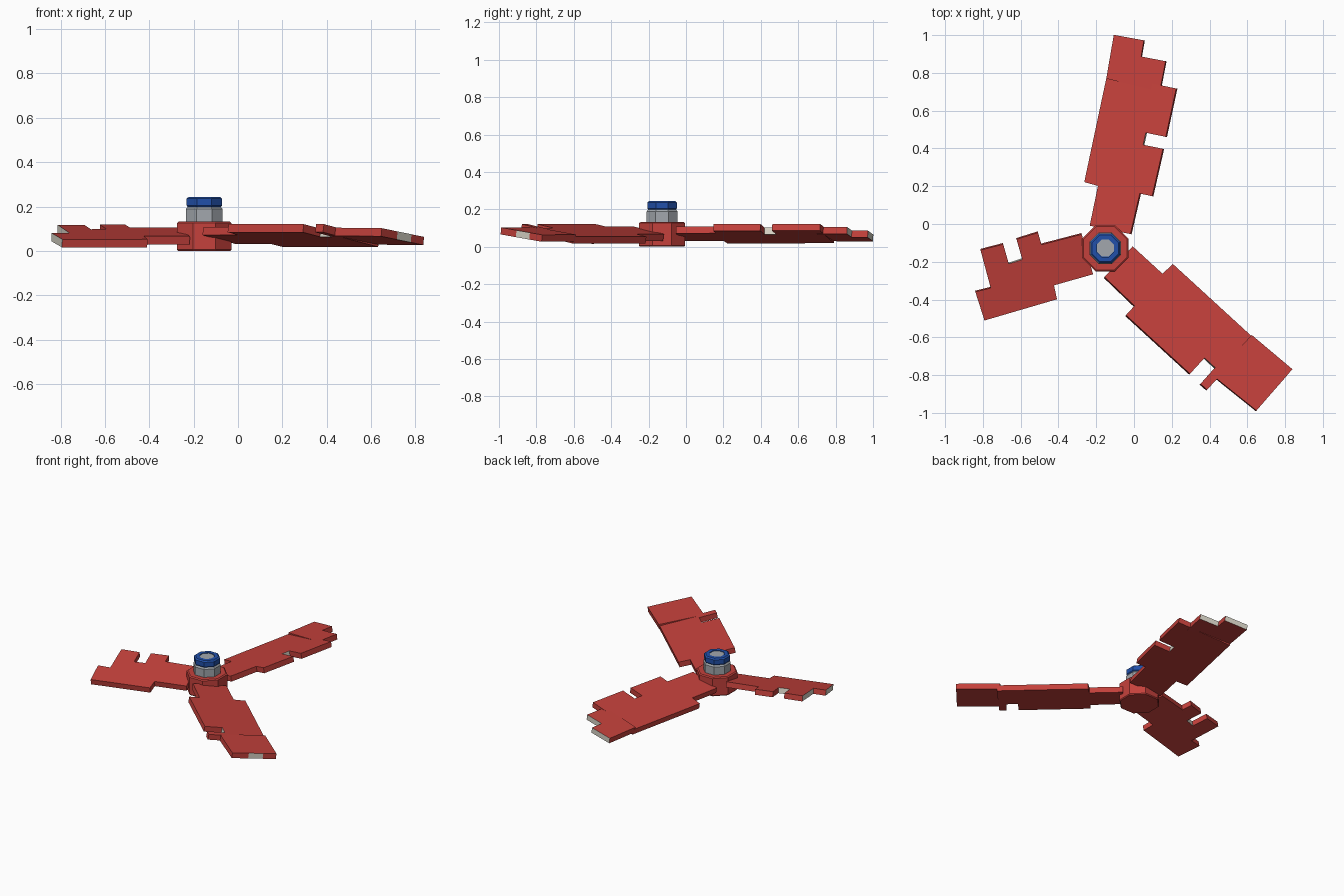
import bpy, bmesh
from math import radians, cos, sin, pi
from mathutils import Vector

cube = bpy.data.objects.get("Cube")
if cube:
    bpy.data.objects.remove(cube)

HUB = Vector((-0.152, -0.128, 0))
THICK = 0.037


def material(name, rgb):
    m = bpy.data.materials.new(name)
    m.use_nodes = True
    m.diffuse_color = (*rgb, 1)
    m.node_tree.nodes["Principled BSDF"].inputs["Base Color"].default_value = (*rgb, 1)
    return m


RED = material("red", (0.56, 0.053, 0.045))
PALE = material("pale broken edge", (0.7, 0.67, 0.58))
GREY = material("grey metal", (0.36, 0.39, 0.42))
BLUE = material("blue", (0.015, 0.08, 0.4))


def finish(bm, name, mats):
    bmesh.ops.recalc_face_normals(bm, faces=bm.faces)
    mesh = bpy.data.meshes.new(name)
    bm.to_mesh(mesh)
    bm.free()
    for m in mats:
        mesh.materials.append(m)
    obj = bpy.data.objects.new(name, mesh)
    bpy.context.collection.objects.link(obj)
    return obj


def octagon_stack(name, profile, mat):
    """Eight-sided solid from (half width across flats, height) pairs."""
    bm = bmesh.new()
    rings = []
    for half, z in profile:
        r = half / cos(pi / 8)
        rings.append([bm.verts.new(HUB + Vector((r * cos((i + .5) * pi / 4),
                                                 r * sin((i + .5) * pi / 4), z)))
                      for i in range(8)])
    for a, b in zip(rings, rings[1:]):
        for i in range(8):
            j = (i + 1) % 8
            bm.faces.new((a[i], a[j], b[j], b[i]))
    bm.faces.new(rings[0])
    bm.faces.new(rings[-1])
    return finish(bm, name, [mat])


def plate(name, angle, outline, height, slope, broken=()):
    """Pitched plate; outline is (along, across), broken lists the pale edges."""
    a = radians(angle)
    along = Vector((cos(a), sin(a), 0))
    across = Vector((sin(a), -cos(a), 0))
    up = (Vector((0, 0, 1)) - across * slope).normalized()
    bm = bmesh.new()
    top = [bm.verts.new(HUB + along * u + across * v + Vector((0, 0, height + slope * v)))
           for u, v in outline]
    low = [bm.verts.new(p.co - up * THICK) for p in top]
    bm.faces.new(top)
    bm.faces.new(low[::-1])
    n = len(top)
    for i in range(n):
        j = (i + 1) % n
        side = bm.faces.new((top[i], low[i], low[j], top[j]))
        side.material_index = 1 if i in broken else 0
    return finish(bm, name, [RED, PALE])


# Hub, collar, nut and shaft end
octagon_stack("hub", [(.118, 0), (.123, .006), (.123, .126), (.115, .132)], RED)
octagon_stack("collar", [(.083, .125), (.083, .188), (.074, .2)], GREY)
octagon_stack("nut", [(.072, .194), (.079, .204), (.079, .236), (.07, .244),
                      (.046, .244), (.046, .235)], BLUE)
octagon_stack("shaft_end", [(.045, .2), (.045, .24)], GREY)

# Every blade starts with the same narrow root and wide shoulder
ROOT = [(.32, -.18), (.315, -.105), (.1, -.105), (.1, .115), (.32, .12), (.32, .187)]
MAIN = dict(height=.087, slope=.18)
TIP = dict(height=.09, slope=.135)

# Back blade with one notch and a stepped tip
plate("back_blade", 78.3, ROOT + [
    (.577, .192), (.577, .085), (.642, .086), (.642, .194),
    (.904, .196), (.904, -.177)], broken=[7], **MAIN)
plate("back_blade_tip", 78.3, [
    (.88, -.177), (1.115, -.185), (1.119, -.023), (1.032, -.02),
    (1.034, .112), (.87, .114)], broken=[1, 3], **TIP)

# Front blade with one notch and a full tip, chipped in the middle of its end
plate("front_blade", -42.5, ROOT + [
    (.78, .187), (.78, .073), (.855, .073), (.857, .189),
    (.904, .188), (.904, -.18)], broken=[7], **MAIN)
plate("front_blade_tip", -42.5, [
    (.882, -.185), (1.163, -.197), (1.166, -.11), (1.168, -.015),
    (1.171, .093), (.88, .112)], broken=[2], **TIP)

# Right blade snapped short
plate("right_blade", 195.9, [(u, v - .01) for u, v in ROOT] + [
    (.439, .174), (.439, .063), (.514, .06), (.514, .168),
    (.638, .171), (.641, -.037), (.725, -.034), (.72, -.193)],
    broken=[7, 10, 12], **MAIN)
